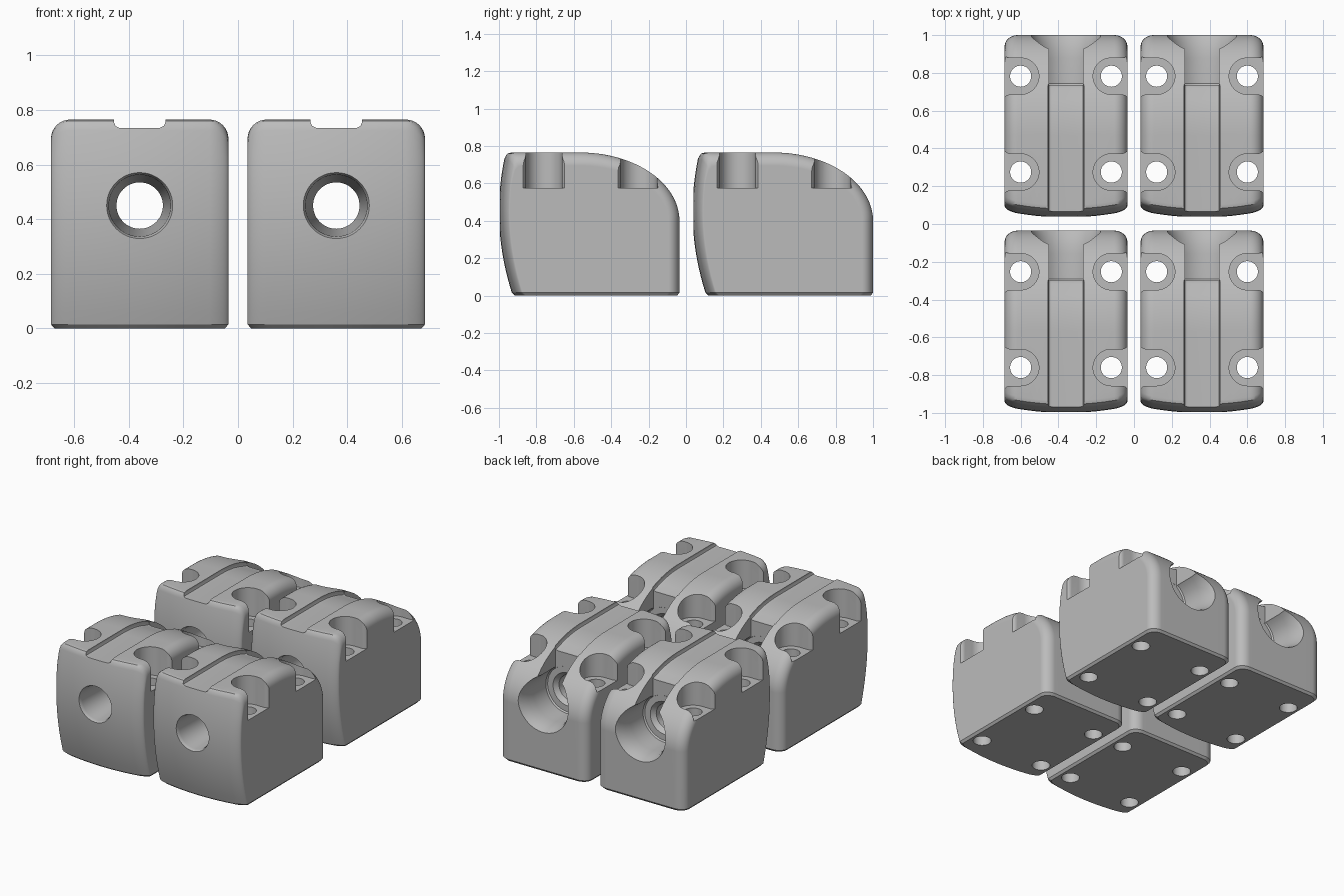
import bpy, bmesh
from math import sin, cos, pi, radians

default_cube = bpy.data.objects.get("Cube")
if default_cube:
    bpy.data.objects.remove(default_cube, do_unlink=True)

HALF_W, HALF_L, TOP = 0.325, 0.4825, 0.765
BORE_Z = 0.45


def new_object(name, bm):
    bmesh.ops.recalc_face_normals(bm, faces=bm.faces)
    mesh = bpy.data.meshes.new(name)
    bm.to_mesh(mesh)
    bm.free()
    obj = bpy.data.objects.new(name, mesh)
    bpy.context.collection.objects.link(obj)
    return obj


def loft(name, rings, split_base=False):
    """Skin a list of point rings and cap both ends."""
    bm = bmesh.new()
    rows = [[bm.verts.new(p) for p in ring] for ring in rings]
    for a, b in zip(rows, rows[1:]):
        for i in range(len(a)):
            j = (i + 1) % len(a)
            bm.faces.new((a[i], a[j], b[j], b[i]))
    for row in (rows[0], rows[-1]):
        if split_base:
            bm.faces.new(row[:-2])
            bm.faces.new((row[-3], row[-2], row[-1], row[0]))
        else:
            bm.faces.new(row)
    return new_object(name, bm)


def front_y(z):
    return -HALF_L + (z - BORE_Z) ** 2 / 2.75


def crown(t, drop=0.0):
    """Point on the rounded rear of the top, t from 0 (top) to 1 (back wall)."""
    a = t * pi / 2
    return -0.05 + (0.5325 - drop) * sin(a), 0.40 + (0.365 - drop) * cos(a)


# Side profile: y, z, inset direction in y and z, amount of front bulge
FRONT_IN, BACK_IN = 0.35, 0.85
profile = []
for i in range(17):
    z = 0.015 + 0.71 * i / 16
    profile.append((front_y(z), z, FRONT_IN, -max(0, (z - 0.6) / 0.165), 1))
for y, z in ((-0.45, 0.746), (-0.438, 0.76), (-0.418, TOP)):
    profile.append((y, z, FRONT_IN, -1, 1))
for i in range(25):
    y, z = crown(i / 24)
    a = i / 24 * pi / 2
    profile.append((y, z, -BACK_IN * sin(a), -cos(a), 0))
profile.append((HALF_L, 0.015, -BACK_IN, 0, 0))
profile.append((HALF_L - 0.012, 0, -BACK_IN, 0, 0))
profile.append((front_y(0) + 0.012, 0, FRONT_IN, 0, 1))

# Stations across the width, rounded towards both sides
R = 0.07
side = [(HALF_W - R + R * cos(a), R - R * sin(a))
        for a in (pi / 2 * i / 8 for i in range(9))]
inner = [((HALF_W - R) * i / 5, 0) for i in range(-4, 5)]
stations = [(-x, d) for x, d in side] + inner + side[::-1]


def body_ring(x, inset):
    ring = []
    for y, z, ny, nz, bulge in profile:
        px = x * 0.96 if z == 0 else x
        ring.append((px, y + ny * inset + bulge * 0.035 * (x / HALF_W) ** 2,
                     z + nz * inset))
    return ring


block = loft("block_front_left", [body_ring(x, d) for x, d in stations], True)
cutters = []

# Shallow groove following the top
floor = [(-0.6, TOP - 0.03)] + [crown(i / 12, 0.03) for i in range(5)]
floor.append((0.222, crown(0.336, 0.03)[1]))
floor = [p for p in floor if p[0] < 0.215] + [floor[-1]]
groove_rings = []
for x, lift in ((-0.095, 0.022), (-0.089, 0.007), (-0.075, 0),
                (0.075, 0), (0.089, 0.007), (0.095, 0.022)):
    groove_rings.append([(x, y, z + lift) for y, z in floor]
                        + [(x, 0.222, 1), (x, -0.6, 1)])
cutters.append(loft("groove_cutter", groove_rings))

# Slot above the rear bore
slot = [(-0.09, 0.218), (0.09, 0.218), (0.09, 0.7), (-0.09, 0.7)]
cutters.append(loft("slot_cutter", [[(x, y, z) for x, y in slot] for z in (BORE_Z, 1)]))

# Tapered front hole opening into the wide, flared rear bore
bore = ((0.14, -0.6), (0.124, -HALF_L), (0.118, -0.472), (0.113, -0.455),
        (0.085, 0.1), (0.085, 0.19), (0.11, 0.2175), (0.15, 0.2175),
        (0.158, 0.226), (0.158, 0.36), (0.163, 0.41), (0.172, 0.45),
        (0.186, HALF_L), (0.19, 0.6))
cutters.append(loft("bore_cutter", [
    [(r * cos(2 * pi * k / 48), y, BORE_Z + r * sin(2 * pi * k / 48)) for k in range(48)]
    for r, y in bore]))

# Screw pockets open to the sides, with through holes
POCKET = 0.0965
for s in (-1, 1):
    for cy in (-0.2425, 0.2650):
        shape = [(0.24 - POCKET * sin(pi * k / 24), POCKET * cos(pi * k / 24))
                 for k in range(25)]
        flare = [(0.30, POCKET), (0.315, POCKET + 0.005), (HALF_W, POCKET + 0.014),
                 (0.4, POCKET + 0.014)]
        shape += [(x, -y) for x, y in flare] + flare[::-1]
        cutters.append(loft("pocket_cutter", [
            [(s * x, cy + y, z) for x, y in shape] for z in (0.575, 1)]))
        cutters.append(loft("screw_hole_cutter", [
            [(s * 0.24 + 0.056 * cos(2 * pi * k / 32), cy + 0.056 * sin(2 * pi * k / 32), z)
             for k in range(32)] for z in (-0.1, 0.65)]))

# Cut the block, then discard the cutters
for cutter in cutters:
    cutter.hide_render = True
    mod = block.modifiers.new(cutter.name, 'BOOLEAN')
    mod.operation = 'DIFFERENCE'
    mod.solver = 'EXACT'
    mod.object = cutter
depsgraph = bpy.context.evaluated_depsgraph_get()
mesh = bpy.data.meshes.new_from_object(block.evaluated_get(depsgraph))
block.modifiers.clear()
block.data = mesh
for cutter in cutters:
    bpy.data.objects.remove(cutter, do_unlink=True)

# Single grey material
grey = bpy.data.materials.new("plain_grey")
grey.use_nodes = True
grey.diffuse_color = (0.5, 0.5, 0.5, 1)
grey.node_tree.nodes["Principled BSDF"].inputs["Base Color"].default_value = (0.5, 0.5, 0.5, 1)
mesh.materials.clear()
mesh.materials.append(grey)

bpy.ops.object.select_all(action='DESELECT')
block.select_set(True)
bpy.context.view_layer.objects.active = block
bpy.ops.object.shade_smooth_by_angle(angle=radians(30))
weighted = block.modifiers.new("weighted_normals", 'WEIGHTED_NORMAL')
weighted.keep_sharp = True

# Lay out four identical blocks
block.location = (0.36, -0.5175, 0)
for name, x, y in (("block_front_right", -0.36, -0.5175),
                   ("block_back_left", 0.36, 0.5175),
                   ("block_back_right", -0.36, 0.5175)):
    copy = block.copy()
    copy.name = name
    copy.location = (x, y, 0)
    bpy.context.collection.objects.link(copy)
